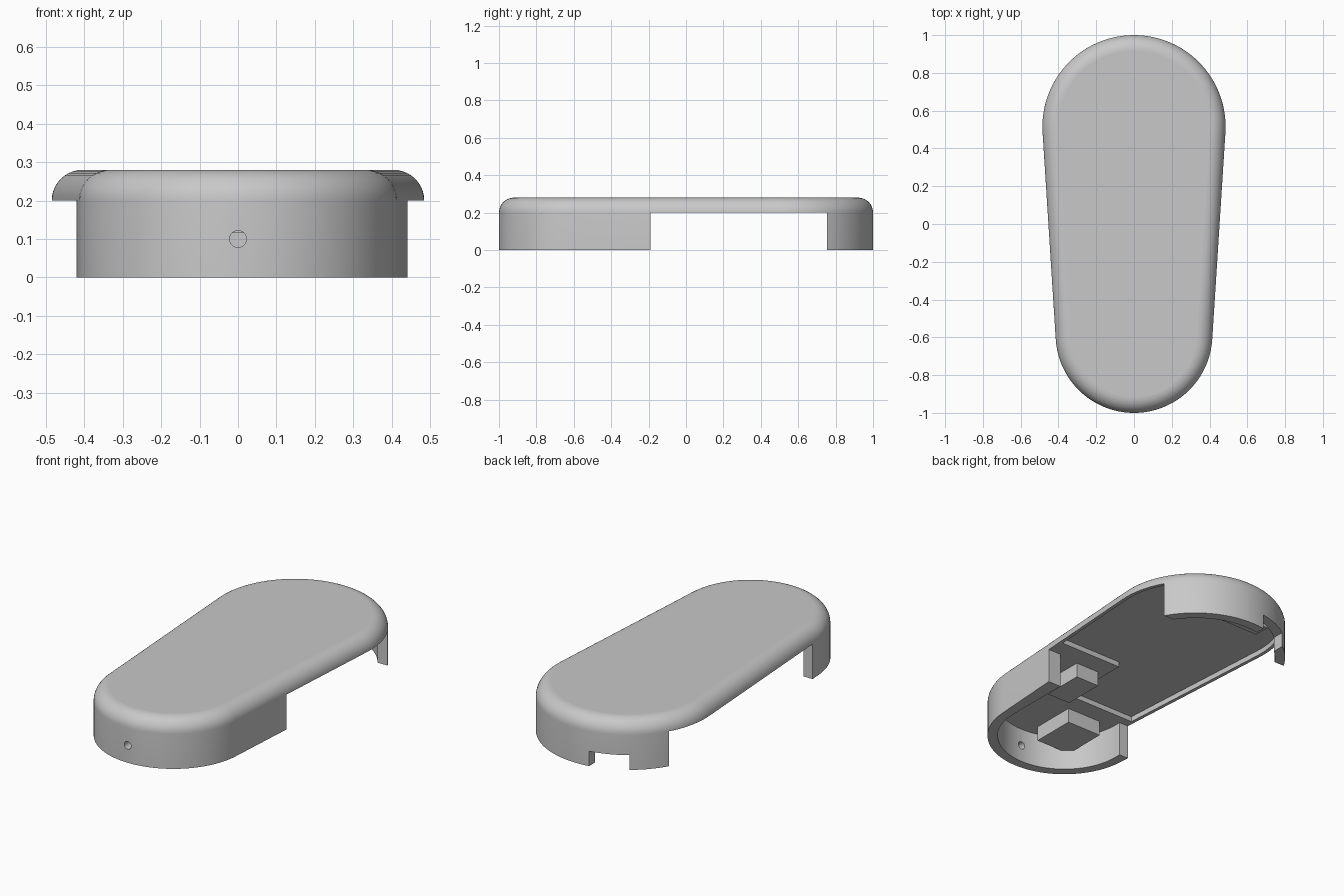
import bpy, bmesh, math
from mathutils import Vector

if "Cube" in bpy.data.objects:
    bpy.data.objects.remove(bpy.data.objects["Cube"], do_unlink=True)

grey = bpy.data.materials.new("plain grey")
grey.use_nodes = True
grey.diffuse_color = (0.58, 0.58, 0.58, 1)
grey.node_tree.nodes["Principled BSDF"].inputs["Base Color"].default_value = (0.58, 0.58, 0.58, 1)

BACK_Y, BACK_R = 0.515, 0.485
FRONT_Y, FRONT_R = -0.585, 0.415
LIP, TOP, FILLET = 0.2, 0.28, 0.08
TILT = math.asin((BACK_R - FRONT_R) / (BACK_Y - FRONT_Y))


def arc(cy, r, a, b, n=48):
    return [(r * math.cos(a + (b - a) * i / n), cy + r * math.sin(a + (b - a) * i / n))
            for i in range(n + 1)]


def outline(inset):
    # tapered capsule, shrunk by inset
    return (arc(BACK_Y, BACK_R - inset, -TILT, math.pi + TILT)
            + arc(FRONT_Y, FRONT_R - inset, math.pi + TILT, 2 * math.pi - TILT))


def loft(name, rings):
    # closed solid through rings of (points, z)
    bm = bmesh.new()
    loops = [[bm.verts.new((x, y, z)) for x, y in pts] for pts, z in rings]
    for low, high in zip(loops, loops[1:]):
        for i in range(len(low)):
            j = (i + 1) % len(low)
            bm.faces.new((low[i], low[j], high[j], high[i]))
    bm.faces.new(loops[0][::-1])
    bm.faces.new(loops[-1])
    bmesh.ops.recalc_face_normals(bm, faces=bm.faces)
    mesh = bpy.data.meshes.new(name)
    bm.to_mesh(mesh)
    bm.free()
    mesh.materials.append(grey)
    ob = bpy.data.objects.new(name, mesh)
    bpy.context.collection.objects.link(ob)
    return ob


def prism(name, pts, z0, z1):
    return loft(name, [(pts, z0), (pts, z1)])


def box(name, x0, x1, y0, y1, z0, z1):
    return prism(name, [(x0, y0), (x1, y0), (x1, y1), (x0, y1)], z0, z1)


def boolean(ob, tool, operation="DIFFERENCE"):
    bpy.context.view_layer.objects.active = ob
    mod = ob.modifiers.new("cut", "BOOLEAN")
    mod.object, mod.operation, mod.solver = tool, operation, "EXACT"
    bpy.ops.object.modifier_apply(modifier=mod.name)
    bpy.data.objects.remove(tool, do_unlink=True)


# Outer body with a rounded top edge
rings = [(outline(0), 0), (outline(0), LIP)]
STEPS = 10
for i in range(1, STEPS + 1):
    t = math.pi / 2 * i / STEPS
    rings.append((outline(FILLET * (1 - math.cos(t))), LIP + FILLET * math.sin(t)))
cover = loft("cover", rings)

# Front hollow, back hollow and side openings
END_L, END_R, END_B = -0.19, -0.55, 0.755
boolean(cover, prism("front_hollow", arc(FRONT_Y, 0.36, math.pi, 2 * math.pi)
                     + [(0.36, 0), (-0.36, 0)], -0.1, LIP))
boolean(cover, prism("back_hollow", arc(BACK_Y, 0.43, 0, math.pi), -0.1, LIP))
boolean(cover, prism("side_openings", [(-0.7, END_R), (0, END_R), (0, END_L), (0.7, END_L),
                                       (0.7, END_B), (-0.7, END_B)], -0.1, LIP))

# Shallow pocket under the lid, stepped at the front
pocket = prism("pocket", outline(0.02), LIP - 0.05, 0.23)
boolean(pocket, prism("pocket_limit", [(-0.7, -0.5), (0.03, -0.5), (0.03, -0.09), (0.7, -0.09),
                                       (0.7, END_B), (-0.7, END_B)], 0, 0.4), "INTERSECT")
boolean(cover, pocket)

# Cable notch in the back wall
boolean(cover, box("notch", -0.28, -0.08, 0.8, 1.1, -0.1, 0.085))

# Round hole in the front wall
hole = prism("hole", arc(0, 0.022, 0, 2 * math.pi * 23 / 24, 23), -0.1, 0.1)
hole.rotation_euler.x = math.pi / 2
hole.location = Vector((0, -0.98, 0.1))
bpy.context.view_layer.update()
boolean(cover, hole)

# Smooth sides, crisp flat top
bpy.ops.object.select_all(action="DESELECT")
cover.select_set(True)
bpy.context.view_layer.objects.active = cover
bpy.ops.object.shade_smooth_by_angle(angle=math.radians(30))
verts = cover.data.vertices
for e in cover.data.edges:
    if all(verts[v].co.z > TOP - 0.0005 for v in e.vertices):
        e.use_edge_sharp = True

# Inner blocks hanging from the lid
box("middle_block", 0.08, 0.23, -0.45, -0.206, 0.115, LIP + 0.01)
front_block = box("front_block", -0.27, -0.05, -0.87, -0.61, 0.115, LIP + 0.01)
box("back_block", -0.22, 0.02, 0.765, 0.86, 0.115, LIP + 0.01)
